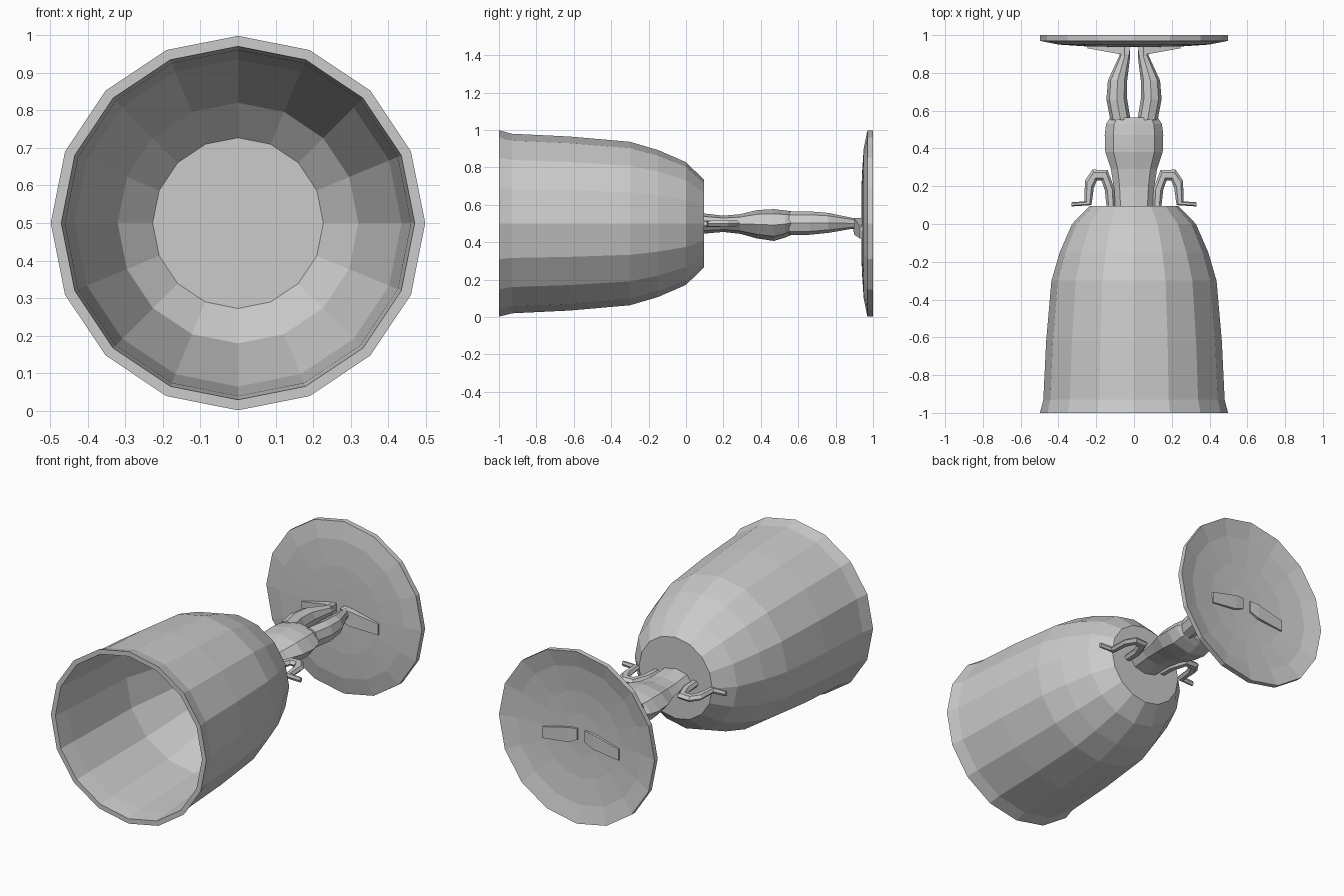
import bpy, bmesh, math
from mathutils import Vector

ZC = 0.5  # height of the goblet axis


def loft(name, rings, sides, turn=0.0):
    """Skin rings of (centre, half-axis u, half-axis v) and cap both ends."""
    bm = bmesh.new()
    loops = []
    for c, u, v in rings:
        c, u, v = Vector(c), Vector(u), Vector(v)
        loop = []
        for i in range(sides):
            a = math.tau * i / sides + turn
            loop.append(bm.verts.new(c + u * math.cos(a) + v * math.sin(a)))
        loops.append(loop)
    for p, q in zip(loops, loops[1:]):
        for i in range(sides):
            j = (i + 1) % sides
            bm.faces.new((p[i], p[j], q[j], q[i]))
    bm.faces.new(loops[0])
    bm.faces.new(loops[-1][::-1])
    bmesh.ops.recalc_face_normals(bm, faces=bm.faces)
    mesh = bpy.data.meshes.new(name)
    bm.to_mesh(mesh)
    bm.free()
    obj = bpy.data.objects.new(name, mesh)
    bpy.context.collection.objects.link(obj)
    return obj


def turned(name, profile):
    """16-sided round part along y from (y, radius) points."""
    return loft(name, [((0, y, ZC), (r, 0, 0), (0, 0, r)) for y, r in profile], 16)


def limb(name, spans, side, sides=6, turn=0.0):
    """Limb from spans (x1, y1, x2, y2, z low, z high), mirrored by side."""
    rings = []
    for x1, y1, x2, y2, lo, hi in spans:
        rings.append(((side * (x1 + x2) / 2, (y1 + y2) / 2, (lo + hi) / 2),
                      (side * (x2 - x1) / 2, (y2 - y1) / 2, 0),
                      (0, 0, (hi - lo) / 2)))
    return loft(name, rings, sides, turn)


# Bowl: outside wall, rim, then inside wall down to the floor
turned("bowl", [(0.095, 0.235), (0.0, 0.328), (-0.15, 0.393), (-0.3, 0.437),
                (-0.62, 0.465), (-0.93, 0.48), (-1.0, 0.498),
                (-1.0, 0.47), (-0.9, 0.46), (-0.4, 0.435), (-0.03, 0.32),
                (0.06, 0.227)])

# Foot disc: shallow dish, hollow at the back
turned("base_disc", [(0.938, 0.12), (0.94, 0.25), (0.95, 0.4), (0.97, 0.498),
                     (1.0, 0.498), (0.975, 0.4), (0.958, 0.25), (0.952, 0.12)])

# Stem torso: (y, half width, z low, z high)
torso = [(0.085, 0.10, 0.445, 0.555), (0.2, 0.108, 0.455, 0.542),
         (0.29, 0.122, 0.445, 0.55), (0.38, 0.152, 0.42, 0.572),
         (0.47, 0.155, 0.407, 0.577), (0.53, 0.148, 0.425, 0.57),
         (0.565, 0.125, 0.44, 0.565)]
loft("stem_torso", [((0, y, (lo + hi) / 2), (w, 0, 0), (0, 0, (hi - lo) / 2))
                    for y, w, lo, hi in torso], 8, math.pi / 8 * 0)

leg = [(0.018, 0.55, 0.125, 0.55, 0.44, 0.565),
       (0.036, 0.66, 0.146, 0.66, 0.44, 0.565),
       (0.036, 0.76, 0.138, 0.76, 0.45, 0.557),
       (0.02, 0.89, 0.078, 0.89, 0.472, 0.53),
       (0.025, 0.945, 0.075, 0.945, 0.465, 0.53)]
arm = [(0.145, 0.09, 0.10, 0.09, 0.48, 0.52),
       (0.155, 0.18, 0.10, 0.18, 0.48, 0.52),
       (0.172, 0.23, 0.14, 0.285, 0.483, 0.52),
       (0.197, 0.23, 0.22, 0.288, 0.483, 0.52),
       (0.213, 0.19, 0.26, 0.23, 0.483, 0.518),
       (0.225, 0.10, 0.262, 0.12, 0.483, 0.517),
       (0.33, 0.093, 0.33, 0.115, 0.485, 0.515)]
k = math.sqrt(2) / 2  # grows the ring so its corners reach the span
foot = [(0.025, 0.895, 0.025, 0.962, 0.465, 0.53),
        (0.08, 0.9, 0.08, 0.967, 0.44, 0.525),
        (0.245, 0.93, 0.245, 0.967, 0.42, 0.485)]

for tag, s in (("right", 1), ("left", -1)):
    limb("stem_leg_" + tag, leg, s, 8)
    limb("stem_arm_" + tag, arm, s, 6)
    # Feet: box sections lying against and through the disc
    loft("stem_foot_" + tag,
         [((s * x, (y1 + y2) / 2, (lo + hi) / 2),
           (0, (y2 - y1) / 2 / k, 0), (0, 0, (hi - lo) / 2 / k))
          for x, y1, _, y2, lo, hi in foot], 4, math.pi / 4)
